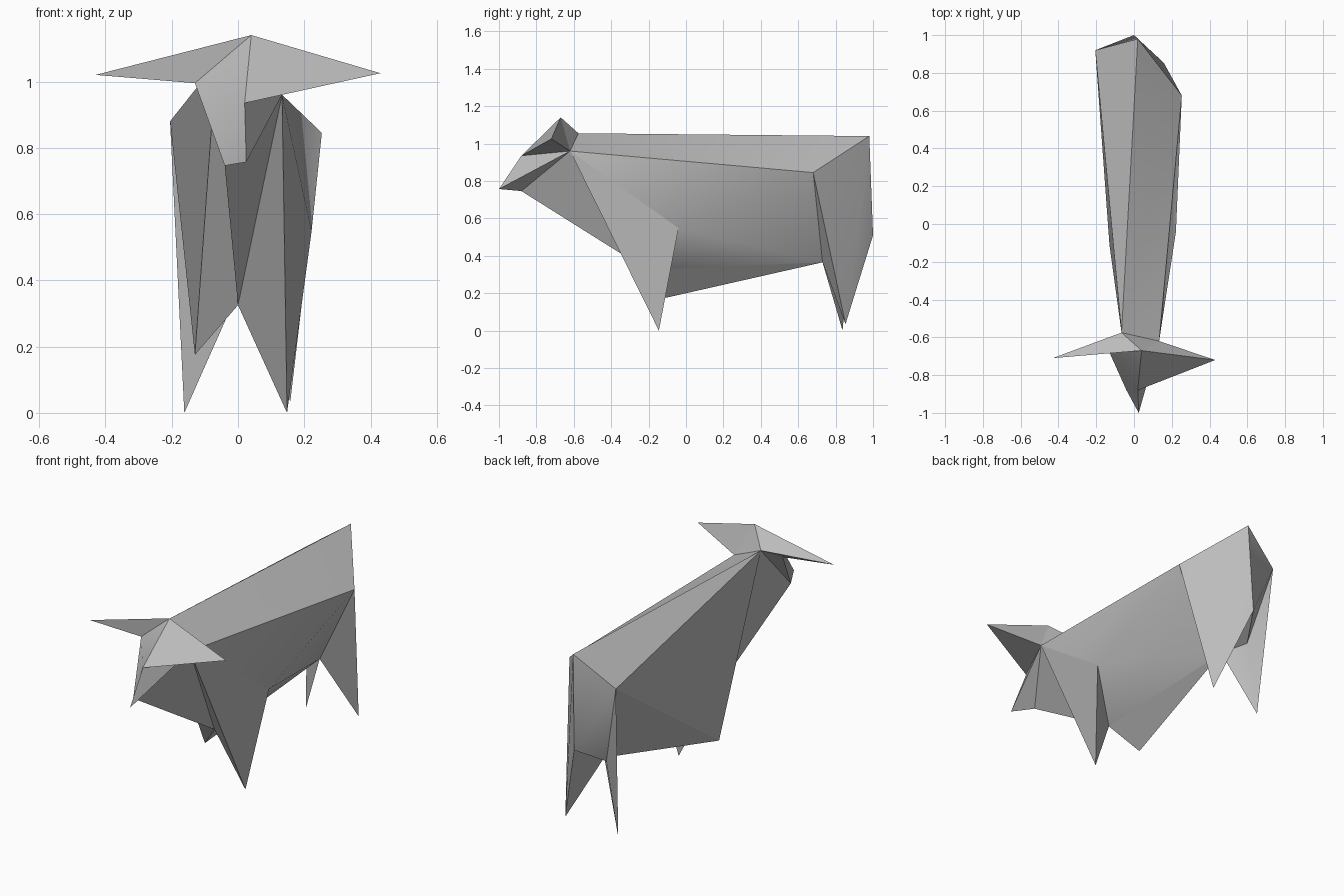
import bpy, bmesh, math

if "Cube" in bpy.data.objects:
    bpy.data.objects.remove(bpy.data.objects["Cube"])

# Fold points of the paper bull
P = {
    # head
    "crown": (0.04, -0.67, 1.14), "horn_r": (0.43, -0.72, 1.025), "horn_l": (-0.43, -0.71, 1.02),
    "brow": (0.02, -0.88, 0.935), "cheek": (-0.13, -0.68, 0.995),
    "muzzle": (0.025, -1.0, 0.757), "chin": (-0.04, -0.88, 0.746),
    # neck, chest and trunk
    "nape": (-0.066, -0.575, 1.055), "shoulder": (0.133, -0.62, 0.96),
    "brisket": (0.0, -0.21, 0.325), "elbow": (0.222, -0.04, 0.548),
    "groin": (0.0, 0.73, 0.365), "rump": (0.02, 0.98, 1.04),
    "hip_r": (0.253, 0.68, 0.845), "hip_l": (-0.205, 0.92, 0.88),
    "tail": (0.0, 1.0, 0.51), "thigh": (-0.09, 0.84, 0.41),
    # hooves
    "fore_r": (0.148, -0.145, 0.0), "fore_l": (-0.13, -0.11, 0.175),
    "hind_r": (0.158, 0.853, 0.035), "hind_l": (-0.162, 0.837, 0.0),
}

# Folded panels of each part
PARTS = {
    "head": ["crown cheek brow", "brow cheek chin", "brow chin muzzle", "brow muzzle shoulder",
             "shoulder muzzle chin", "cheek nape chin", "crown shoulder nape"],
    "right_horn": ["crown horn_r shoulder", "crown brow horn_r", "brow shoulder horn_r"],
    "left_horn": ["crown nape horn_l", "crown horn_l cheek", "horn_l nape cheek"],
    "body": ["nape rump hip_l", "nape hip_r rump", "nape shoulder hip_r", "shoulder elbow hip_r",
             "elbow groin hip_r", "elbow brisket groin", "nape hip_l fore_l",
             "shoulder chin brisket", "nape brisket chin"],
    "right_front_leg": ["shoulder fore_r elbow", "shoulder brisket fore_r", "elbow fore_r brisket"],
    "left_front_leg": ["nape fore_l brisket", "brisket fore_l groin", "hip_l groin fore_l"],
    "right_hind_leg": ["rump hip_r hind_r", "hip_r groin hind_r", "rump hind_r tail",
                       "tail hind_r groin"],
    "left_hind_leg": ["hip_l thigh hind_l", "thigh groin hind_l", "hip_l hind_l groin"],
    "tail_fold": ["hip_l rump tail", "hip_l tail thigh", "tail groin thigh"],
}

# Join all panels once so every face is turned outwards
shell = bmesh.new()
names = list(P)
verts = {n: shell.verts.new(P[n]) for n in names}
shell.verts.index_update()
owner = {part: [shell.faces.new([verts[n] for n in f.split()]) for f in panels]
         for part, panels in PARTS.items()}
bmesh.ops.recalc_face_normals(shell, faces=shell.faces[:])

paper = bpy.data.materials.new("grey_paper")
paper.diffuse_color = (0.5, 0.5, 0.5, 1)
paper.use_nodes = True
paper.node_tree.nodes["Principled BSDF"].inputs["Base Color"].default_value = paper.diffuse_color

# One object per part
for part, faces in owner.items():
    used = sorted({v.index for f in faces for v in f.verts})
    mesh = bpy.data.meshes.new(part)
    mesh.from_pydata([P[names[i]] for i in used], [],
                     [[used.index(v.index) for v in f.verts] for f in faces])
    mesh.materials.append(paper)
    obj = bpy.data.objects.new(part, mesh)
    bpy.context.collection.objects.link(obj)
    bpy.ops.object.select_all(action="DESELECT")
    obj.select_set(True)
    bpy.context.view_layer.objects.active = obj
    bpy.ops.object.shade_smooth_by_angle(angle=math.radians(40))
shell.free()
